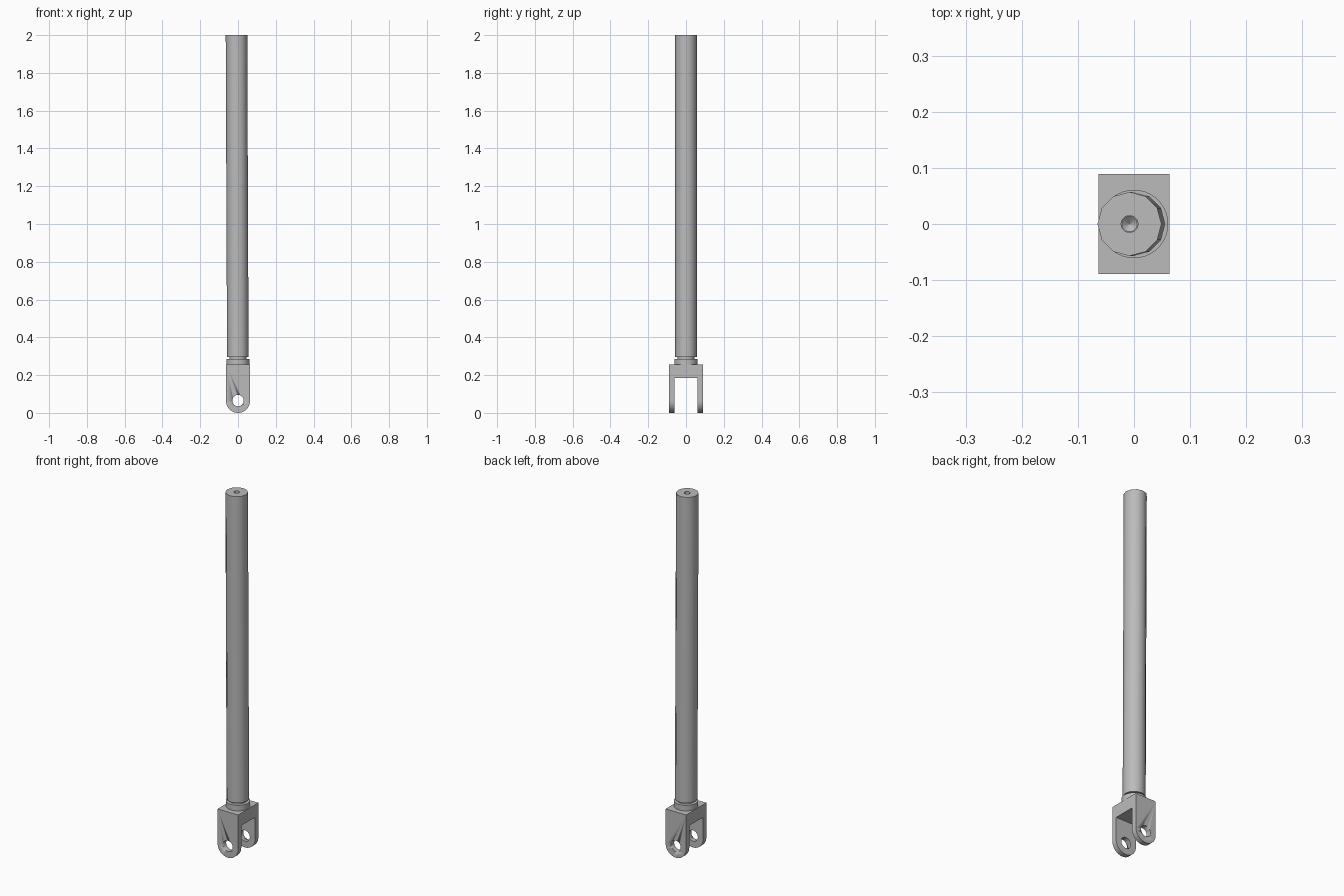
import bpy, bmesh
from math import pi, cos, sin, radians
from mathutils import Matrix, Vector

if "Cube" in bpy.data.objects:
    bpy.data.objects.remove(bpy.data.objects["Cube"])

steel = bpy.data.materials.new("plain grey steel")
steel.use_nodes = True
GREY = (0.5, 0.5, 0.5, 1)
steel.diffuse_color = GREY
steel.node_tree.nodes["Principled BSDF"].inputs["Base Color"].default_value = GREY


def finish(name, bm):
    bmesh.ops.recalc_face_normals(bm, faces=bm.faces)
    mesh = bpy.data.meshes.new(name)
    bm.to_mesh(mesh)
    bm.free()
    mesh.materials.append(steel)
    obj = bpy.data.objects.new(name, mesh)
    bpy.context.collection.objects.link(obj)
    return obj


def cylinder(name, radius, base, top, sides, tip=None):
    """Cylinder between two points; tip is the radius at the top."""
    base, top = Vector(base), Vector(top)
    bm = bmesh.new()
    bmesh.ops.create_cone(bm, cap_ends=True, segments=sides, radius1=radius,
                          radius2=radius if tip is None else tip,
                          depth=(top - base).length)
    turn = (top - base).to_track_quat('Z', 'Y').to_matrix().to_4x4()
    bmesh.ops.transform(bm, matrix=Matrix.Translation((base + top) / 2) @ turn,
                        verts=bm.verts)
    return finish(name, bm)


def cut(obj, cutter):
    mod = obj.modifiers.new(cutter.name, 'BOOLEAN')
    mod.object = cutter
    mod.operation = 'DIFFERENCE'
    mod.solver = 'EXACT'
    cutter.hide_render = True
    cutter.hide_set(True)


def smooth(obj, angle):
    bpy.ops.object.select_all(action='DESELECT')
    obj.select_set(True)
    bpy.context.view_layer.objects.active = obj
    bpy.ops.object.shade_smooth_by_angle(angle=radians(angle))


# Fork: round-bottomed profile extruded front to back
W, D, TOP, EYE = 0.063, 0.089, 0.255, 0.065
bm = bmesh.new()
arc = [(W * cos(a), EYE + W * sin(a)) for a in (pi + pi * i / 24 for i in range(25))]
outline = arc + [(W, TOP), (-W, TOP)]
face = bm.faces.new([bm.verts.new((x, -D, z - 0.002 if z < EYE else z)) for x, z in outline])
ext = bmesh.ops.extrude_face_region(bm, geom=[face])
bmesh.ops.translate(bm, vec=(0, 2 * D, 0),
                    verts=[v for v in ext["geom"] if isinstance(v, bmesh.types.BMVert)])
fork = finish("fork", bm)
smooth(fork, 30)

# Slot between the arms and the pin hole through both
bm = bmesh.new()
bmesh.ops.create_cube(bm, size=1)
bmesh.ops.scale(bm, vec=(0.3, 0.122, 0.385), verts=bm.verts)
bmesh.ops.translate(bm, vec=(0, 0, -0.0075), verts=bm.verts)
cut(fork, finish("slot_cutter", bm))
pin = cylinder("pin_hole_cutter", 0.03, (0, -0.2, EYE), (0, 0.2, EYE), 32)
smooth(pin, 30)
cut(fork, pin)

# Collar and the thinner neck
smooth(cylinder("collar", 0.061, (0, 0, TOP), (0, 0, 0.286), 40), 30)
smooth(cylinder("neck", 0.044, (0, 0, 0.28), (0, 0, 0.3), 32), 30)

# Slightly leaning rod with a drilled hole in its top
foot, head = Vector((-0.001, 0, 0.296)), Vector((-0.008, 0, 2))
rod = cylinder("rod", 0.057, foot, head, 12)
smooth(rod, 35)
cut(rod, cylinder("drill_cutter", 0.015, head - Vector((0, 0, 0.05)),
                  head + Vector((0, 0, 0.02)), 24))
cut(rod, cylinder("drill_point_cutter", 0, head - Vector((0, 0, 0.062)),
                  head - Vector((0, 0, 0.049)), 24, 0.015))
